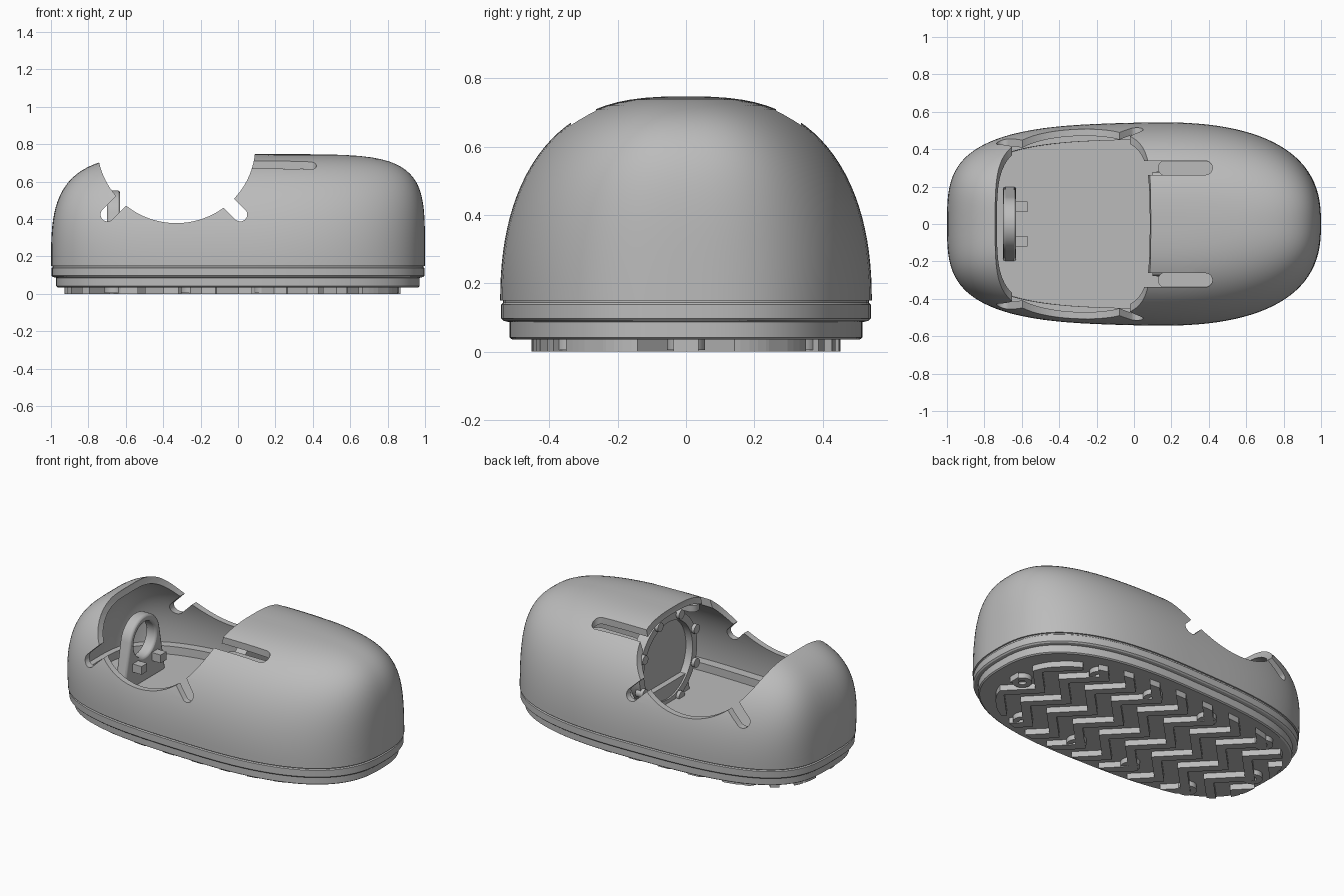
import bpy, bmesh, math
from math import pi, sin, cos

old = bpy.data.objects.get("Cube")
if old:
    bpy.data.objects.remove(old, do_unlink=True)

grey = bpy.data.materials.new("plain grey")
grey.use_nodes = True
COL = (0.5, 0.5, 0.5, 1)
grey.diffuse_color = COL
grey.node_tree.nodes["Principled BSDF"].inputs["Base Color"].default_value = COL


def make(name, bm):
    bmesh.ops.recalc_face_normals(bm, faces=bm.faces)
    me = bpy.data.meshes.new(name)
    bm.to_mesh(me)
    bm.free()
    me.materials.append(grey)
    ob = bpy.data.objects.new(name, me)
    bpy.context.collection.objects.link(ob)
    return ob


def activate(ob):
    bpy.ops.object.select_all(action="DESELECT")
    ob.select_set(True)
    bpy.context.view_layer.objects.active = ob


def smooth(ob, angle=32):
    activate(ob)
    bpy.ops.object.shade_smooth_by_angle(angle=math.radians(angle))


def boolean(ob, cutter, op="DIFFERENCE"):
    mod = ob.modifiers.new("cut", "BOOLEAN")
    mod.operation, mod.solver, mod.object = op, "EXACT", cutter
    activate(ob)
    bpy.ops.object.modifier_apply(modifier=mod.name)
    bpy.data.objects.remove(cutter, do_unlink=True)


def spow(v, e):
    return math.copysign(abs(v) ** e, v)


def loft(name, rings, n=112):
    """Stack of rounded outlines, each given as z, left end, right end, half width."""
    bm = bmesh.new()
    loops = []
    for z, xl, xr, w in rings:
        loop = []
        for i in range(n):
            a = 2 * pi * (i + 0.5) / n
            # the low end is blunter than the tall end
            e = 2 / 2.55 if cos(a) > 0 else 2 / (3 + 1.4 * max(z, 0))
            u, v = spow(cos(a), e), spow(sin(a), e)
            loop.append(bm.verts.new(((xl + xr) / 2 + u * (xr - xl) / 2,
                                      w * v * (0.99 + 0.05 * u), z)))
        loops.append(loop)
    for a, b in zip(loops, loops[1:]):
        for i in range(n):
            j = (i + 1) % n
            bm.faces.new((a[i], a[j], b[j], b[i]))
    bm.faces.new(loops[0])
    bm.faces.new(loops[-1])
    return make(name, bm)


def prism_into(bm, pts, axis, lo, hi):
    """Extrude a 2D outline along the named axis."""
    place = {"x": lambda p, h: (h, p[0], p[1]),
             "y": lambda p, h: (p[0], h, p[1]),
             "z": lambda p, h: (p[0], p[1], h)}[axis]
    a = [bm.verts.new(place(p, lo)) for p in pts]
    b = [bm.verts.new(place(p, hi)) for p in pts]
    bm.faces.new(a)
    bm.faces.new(b)
    for i in range(len(pts)):
        j = (i + 1) % len(pts)
        bm.faces.new((a[i], a[j], b[j], b[i]))


def prism(name, pts, axis, lo, hi):
    bm = bmesh.new()
    prism_into(bm, pts, axis, lo, hi)
    return make(name, bm)


def arc(cx, cy, r, a0=0, a1=2 * pi, n=48):
    return [(cx + r * cos(a0 + (a1 - a0) * i / n), cy + r * sin(a0 + (a1 - a0) * i / n))
            for i in range(n + (a1 - a0 < 6))]


def capsule(p, q, r):
    d = math.atan2(q[1] - p[1], q[0] - p[0])
    return arc(*q, r, d - pi / 2, d + pi / 2, 14) + arc(*p, r, d + pi / 2, d + 1.5 * pi, 14)


def dome(name, t, skirt):
    """Domed body inset by thickness t, with straight walls down to the skirt."""
    h = 0.597 - t
    rings = [(skirt, t - 1, 1 - t, 0.547 - t)] if skirt < 0.15 else []
    for i in range(27):
        s = min(sin(pi / 2 * i / 26), 0.9997)
        rings.append((0.15 + h * s,
                      -(1 - t) * (1 - s ** 3.3) ** (1 / 5),
                      (1 - t) * (1 - s ** 4.8) ** (1 / 6),
                      (0.547 - t) * (1 - s ** 2.2) ** (1 / 2.8)))
    return loft(name, rings)


# Hollow body with the round opening, side notches and top slots
body = dome("body_shell", 0, 0.15)
boolean(body, dome("inner_cut", 0.035, 0.05))
opening = [(-0.33 + x * 1.025, z) for x, z in arc(0, 0.79, 0.412, n=80)]
boolean(body, prism("opening_cut", opening, "y", -1, 1))
for x in (-0.698, 0.012):
    end = (-0.57, 0.55) if x < -0.5 else (-0.116, 0.55)
    boolean(body, prism("notch_cut", capsule((x, 0.424), end, 0.037), "y", -1, 1))
for s in (-1, 1):
    boolean(body, prism("slot_cut", capsule((0.382, s * 0.3), (0, s * 0.3), 0.037), "z", 0.5, 1))
    smooth(prism("slot_floor", capsule((0.385, s * 0.3), (0.17, s * 0.3), 0.042), "z", 0.6, 0.64))
smooth(body)

# Sole with its raised band and grooves
profile = [(0.035, 0.036), (0.041, 0.028), (0.086, 0.028), (0.09, 0.01), (0.097, 0.003),
           (0.138, 0.003), (0.143, 0.009), (0.152, 0.009)]
smooth(loft("sole", [(z, d - 1, 1 - d, 0.547 - d) for z, d in profile]), 25)

# Low ledge along the inner wall
ledge = loft("inner_ledge", [(z, -0.97, 0.97, 0.52) for z in (0.145, 0.2)])
boolean(ledge, loft("ledge_cut", [(z, -0.93, 0.93, 0.455) for z in (0.1, 0.3)]))
smooth(ledge)

# Zigzag tread ribs trimmed to the sole outline
bm = bmesh.new()
for k in range(-6, 7):
    zig = [(k * 0.19 + (0.08 if j % 2 else -0.08), j * 0.165) for j in range(-3, 4)]
    prism_into(bm, [(x - 0.036, y) for x, y in zig] + [(x + 0.036, y) for x, y in reversed(zig)],
               "z", 0, 0.037)
tread = make("tread_ribs", bm)
boolean(tread, loft("tread_trim", [(z, -0.93, 0.87, 0.455) for z in (-0.1, 0.1)]), "INTERSECT")

# Screw bosses under the sole
spots = [(x, s * 0.33) for s in (-1, 1) for x in (-0.66, -0.25, 0.14, 0.53)]
for x, y in spots + [(0.81, 0), (-0.86, 0)]:
    boss = prism("screw_boss", arc(x, y, 0.055, n=24), "z", 0.004, 0.037)
    boolean(boss, prism("boss_cut", arc(x, y, 0.022, n=16), "z", -0.1, 0.02))
    smooth(boss)

# Ring bracket with splayed legs near the low end
arch = arc(0, 0.405, 0.147, 0.2, pi - 0.2, 32) + [(-0.2, 0.15), (0.2, 0.15)]
bracket = prism("ring_bracket", arch, "x", -0.7, -0.63)
boolean(bracket, prism("bracket_hole", arc(0, 0.405, 0.105), "x", -1, 0))
bev = bracket.modifiers.new("soft edge", "BEVEL")
bev.width, bev.segments, bev.limit_method = 0.012, 2, "ANGLE"
smooth(bracket)
for s in (-1, 1):
    prism("bracket_peg", [(s * y, z) for y, z in ((0.065, 0.25), (0.12, 0.25), (0.12, 0.3), (0.065, 0.3))],
          "x", -0.64, -0.57)

# Large round mount inside the covered end
mount = prism("round_mount", arc(0, 0.41, 0.28, n=64), "x", 0.12, 0.19)
boolean(mount, prism("mount_cut", arc(0, 0.41, 0.235, n=64), "x", 0, 0.165))
smooth(mount)
for i in range(8):
    a = 2 * pi * i / 8 + pi / 8
    lug = prism("mount_lug", arc(0.27 * cos(a), 0.41 + 0.27 * sin(a), 0.028, n=16), "x", 0.1, 0.15)
    smooth(lug)
prism("mount_foot", [(-0.22, 0.15), (0.22, 0.15), (0.2, 0.26), (-0.2, 0.26)], "x", 0.13, 0.3)
